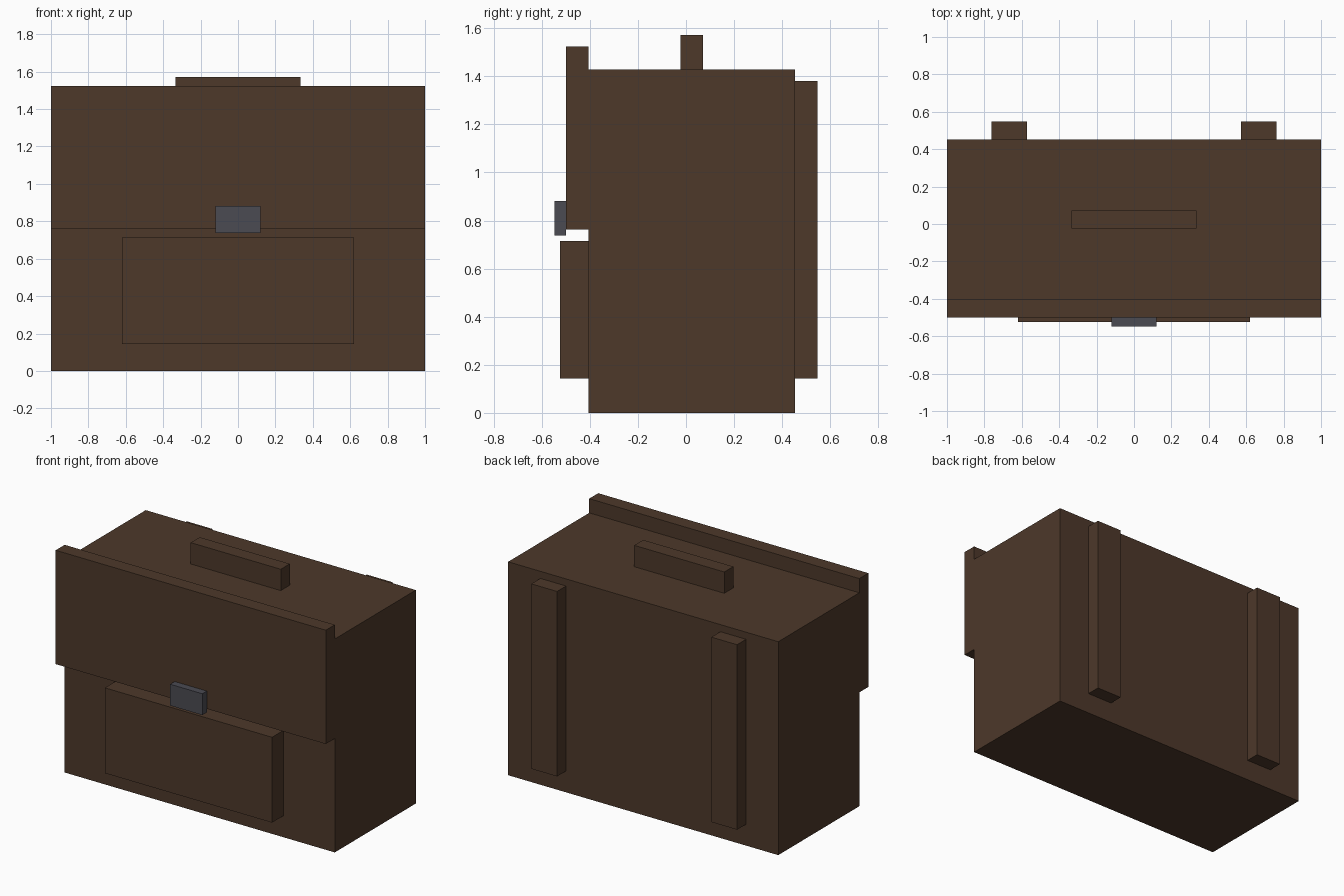
import bpy
from mathutils import Vector

if "Cube" in bpy.data.objects:
    bpy.data.objects.remove(bpy.data.objects["Cube"])

U = 2 / 42  # the bag is laid out on a grid 42 units wide


def material(name, color):
    m = bpy.data.materials.new(name)
    m.diffuse_color = color
    m.use_nodes = True
    m.node_tree.nodes["Principled BSDF"].inputs["Base Color"].default_value = m.diffuse_color
    return m


leather = material("leather", (0.075, 0.04, 0.023, 1))
metal = material("metal", (0.07, 0.07, 0.085, 1))


def box(name, x, y, z, mat=leather):
    """Box spanning the given (min, max) grid ranges."""
    lo, hi = (Vector(p) * U for p in zip(x, y, z))
    bpy.ops.mesh.primitive_cube_add(size=1, location=(lo + hi) / 2)
    ob = bpy.context.object
    ob.name = name
    ob.scale = hi - lo
    bpy.ops.object.transform_apply(location=False, rotation=False, scale=True)
    ob.data.materials.append(mat)
    return ob


# Main bag with front flap and pocket
box("bag_body", (-21, 21), (-8.5, 9.5), (0, 30))
box("front_flap", (-21, 21), (-10.5, -8.5), (16, 32))
box("front_pocket", (-13, 13), (-11, -8.5), (3, 15))

# Metal clasp on the flap
box("clasp", (-2.5, 2.5), (-11.5, -10.5), (15.5, 18.5), metal)

# Carry handle on top
box("top_handle", (-7, 7), (-0.5, 1.5), (30, 33))

# Pair of shoulder straps on the back
for side, x in (("left", (-16, -12)), ("right", (12, 16))):
    box(side + "_strap", x, (9.5, 11.5), (3, 29))
